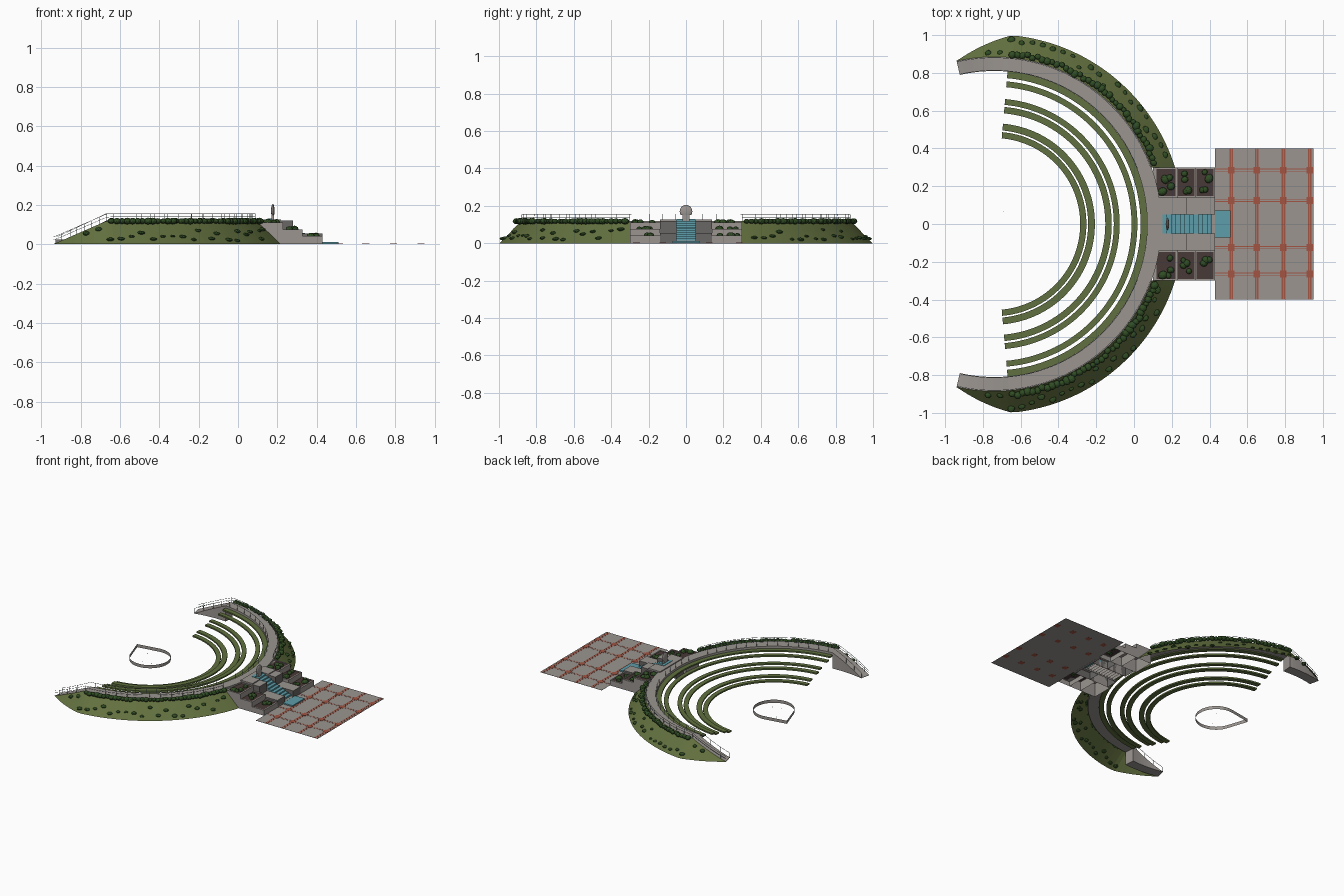
import bpy, bmesh, math, random
from mathutils import Matrix, Vector

if "Cube" in bpy.data.objects:
    bpy.data.objects.remove(bpy.data.objects["Cube"])
random.seed(4)

def material(name, rgb):
    m = bpy.data.materials.new(name)
    m.diffuse_color = (*rgb, 1)
    m.use_nodes = True
    m.node_tree.nodes["Principled BSDF"].inputs["Base Color"].default_value = m.diffuse_color
    return m

STONE = material("light_stone", (.325, .30, .28))
DARK = material("dark_stone", (.14, .135, .13))
GRASS = material("grass", (.125, .165, .05))
SEAT = material("seat_green", (.115, .16, .05))
BUSH = material("bush_green", (.03, .075, .018))
WATER = material("water", (.11, .34, .40))
BRICK = material("red_brick", (.36, .09, .055))
SOIL = material("soil", (.065, .042, .038))
RAIL = material("rail_grey", (.30, .34, .34))

CX, TOP = -.74, .12            # centre of the arcs, walkway height
A0, A1 = 85, 103               # ramp start and end angle

def finish(name, bm, *mats, up=False):
    bmesh.ops.recalc_face_normals(bm, faces=bm.faces[:])
    bm.normal_update()
    if up and sum(f.normal.z * f.calc_area() for f in bm.faces) < 0:
        bmesh.ops.reverse_faces(bm, faces=bm.faces[:])
    me = bpy.data.meshes.new(name)
    bm.to_mesh(me)
    bm.free()
    for m in mats:
        me.materials.append(m)
    ob = bpy.data.objects.new(name, me)
    bpy.context.collection.objects.link(ob)
    return ob

def boxes(name, items, *mats, hollow=False):
    """items: (x0,x1,y0,y1,z0,z1); a second material goes on upright faces; hollow removes the undersides"""
    bm = bmesh.new()
    for x0, x1, y0, y1, z0, z1 in items:
        bmesh.ops.create_cube(bm, size=1, matrix=Matrix.Translation(((x0+x1)/2, (y0+y1)/2, (z0+z1)/2))
                              @ Matrix.Diagonal((x1-x0, y1-y0, z1-z0, 1)))
    bm.normal_update()
    if len(mats) > 1:
        for f in bm.faces:
            f.material_index = int(abs(f.normal.z) < .5)
    if hollow:
        bmesh.ops.delete(bm, geom=[f for f in bm.faces if f.normal.z < -.5], context='FACES_ONLY')
    return finish(name, bm, *mats, up=hollow)

def polar(r, a, z):
    a = math.radians(a)
    return Vector((CX + r*math.cos(a), r*math.sin(a), z))

def sweep(name, section, a0, a1, n, mat, closed=True, up=False):
    """section(angle) returns (r, z) or (r, z, own angle) points"""
    bm = bmesh.new()
    rows = []
    for i in range(n + 1):
        a = a0 + (a1 - a0)*i/n
        rows.append([bm.verts.new(polar(p[0], p[2] if len(p) > 2 else a, p[1])) for p in section(a)])
    k = len(rows[0])
    for r, s in zip(rows, rows[1:]):
        for j in range(k if closed else k - 1):
            bm.faces.new((r[j], r[(j+1) % k], s[(j+1) % k], s[j]))
    if closed:
        bm.faces.new(rows[0])
        bm.faces.new(rows[-1])
    return finish(name, bm, mat, up=up)

def height(a):
    return TOP*min(1, max(.015, (A1 - abs(a))/(A1 - A0)))

# upper walkway slab and solid end ramps
sweep("walkway", lambda a: [(.81, TOP), (.885, TOP), (.885, TOP-.02), (.81, TOP-.02)], -A0, A0, 80, STONE)
for s in (1, -1):
    sweep("ramp", lambda a: [(.81, 0), (.81, height(a)), (.885, height(a)), (.885, 0)], s*A0, s*A1, 10, STONE)

# grass bank, cut square beside the stairs and tapering along the ramp
def bank(a):
    h = height(a)
    pts = []
    for t in (0, .5, 1):
        r = .885 + .118*t*h/TOP
        lim = math.degrees(math.asin(.3/r))
        f = (abs(a) - 19)/(A1 - 19)
        pts.append((r, h*(1-t), math.copysign(lim + (A1 - lim)*f, a)))
    return pts
for s in (1, -1):
    sweep("grass_bank", bank, s*19, s*A1, 44, GRASS, closed=False, up=True)

# six curved seat strips
for r0, r1, z in ((.455, .488, .02), (.497, .533, .036), (.588, .622, .054),
                  (.633, .664, .07), (.727, .758, .088), (.775, .81, .104)):
    sweep("seat_strip", lambda a: [(r0, z-.011), (r0, z), (r1, z), (r1, z-.011)], -A0, A0, 72, SEAT)

# railings: thin bars and posts
def railing(name, r, a0, a1, bars, span=.036):
    n = max(6, int(abs(a1 - a0)/2.5))
    for dz in bars:
        sweep(name, lambda a: [(r-.001, height(a)+dz-.001), (r-.001, height(a)+dz+.001),
                               (r+.001, height(a)+dz+.001), (r+.001, height(a)+dz-.001)], a0, a1, n, RAIL)
    items = []
    for i in range(0, n + 1, 2):
        a = a0 + (a1 - a0)*i/n
        p = polar(r, a, height(a))
        items.append((p.x-.001, p.x+.001, p.y-.001, p.y+.001, p.z-.002, p.z+span))
    boxes(name + "_posts", items, RAIL)
for s in (1, -1):
    railing("outer_railing", .88, s*20, s*A1, (.02, .036))
    railing("inner_railing", .814, s*21, s*A1, (.036,))
railing("middle", .814, -14, 14, ())

# bushes: squashed low spheres
def bushes(name, spots):
    bm = bmesh.new()
    for p, r, flat in spots:
        bmesh.ops.create_icosphere(bm, subdivisions=2, radius=1, matrix=Matrix.Translation(p)
            @ Matrix.Rotation(random.uniform(0, 3), 4, 'Z')
            @ Matrix.Diagonal((r*random.uniform(.85, 1.2), r, r*flat, 1)))
    return finish(name, bm, BUSH)

def on_bank(r, a):
    return polar(r, a, TOP*(1 - (r - .885)/.118))
for s in (1, -1):
    hedge = [(polar(random.uniform(.9, .917), s*(21 + 1.7*i), .118), random.uniform(.015, .022), .8) for i in range(38)]
    bushes("hedge", hedge)
    bushes("bank_bushes", [(on_bank(random.uniform(.928, .985), s*(22 + 3.3*i)), random.uniform(.013, .02), .5)
                           for i in range(20)])
    bushes("ramp_bushes", [(polar(.905, s*a, height(a)*.75), .017, .7) for a in (88, 92)])

# terraced planters on both sides of the stairs
steps = ((.10, .23, .105), (.23, .328, .07), (.328, .43, .035))
for s in (1, -1):
    walls, curbs, soil, plants = [], [], [], []
    for x0, x1, z in steps:
        ya, yb = sorted((s*.14, s*.30))
        walls.append((x0, x1, ya, yb, 0, z))
        xs = max(x0, .115)
        curbs += [(x1-.009, x1, ya, yb, z, z+.006), (x0, x1, ya, ya+.008, z, z+.006), (x0, x1, yb-.008, yb, z, z+.006)]
        soil.append((xs+.003, x1-.009, ya+.008, yb-.008, z, z+.003))
        for i in range(4):
            plants.append((Vector((random.uniform(xs+.025, x1-.03), s*random.uniform(.17, .275), z+.007)),
                           random.uniform(.015, .022), .8))
    boxes("planter_walls", walls, STONE, hollow=True)
    boxes("planter_curbs", curbs, STONE)
    boxes("planter_soil", soil, SOIL)
    bushes("planter_bushes", plants)
    # stepped side blocks beside the cascade
    y0, y1 = sorted((s*.05, s*.14))
    boxes("stair_blocks", [(.12, .28, y0, y1, 0, .12), (.28, .43, y0, y1, 0, .055)], STONE, DARK, hollow=True)
    boxes("upper_landing", [(.12, .22, y0, y1, .12, .127)], STONE)

# water cascade on a stepped stone base, and pool
N = 11
W = .262/N
tread = [(.15 + W*i, .15 + W*(i+1), .13 - .115*i/N) for i in range(N)]
boxes("cascade_base", [(a, b, -.05, .05, 0, z - .012) for a, b, z in tread], STONE, hollow=True)
boxes("water_cascade", [(a, b, -.05, .05, z - .014, z) for a, b, z in tread], WATER)
boxes("cascade_head", [(.12, .15, -.05, .05, .1, .127)], STONE)
boxes("pool", [(.43, .51, -.072, .072, .001, .011)], WATER)
boxes("pool_edge", [(.412, .43, -.14, .14, 0, .012)], STONE)

# shell ornament above the cascade
bm = bmesh.new()
bmesh.ops.create_uvsphere(bm, u_segments=16, v_segments=10, radius=1,
                          matrix=Matrix.Translation((.177, 0, .170)) @ Matrix.Diagonal((.009, .034, .035, 1)))
for v in bm.verts:
    v.co.z = max(v.co.z, .150)
finish("shell_ornament", bm, STONE)
boxes("ornament_stem", [(.17, .184, -.02, .02, .12, .152)], STONE)

# paved plaza with brick bands and square insets
boxes("plaza", [(.43, .95, -.4, .4, .0006, .0016)], STONE)
xs, ys = (.515, .65, .79, .93), (-.265, -.125, .125, .285)
bands = [(x+d-.004, x+d+.004, -.4, .4, .001, .0024) for x in xs for d in (-.006, .006)]
bands += [(.43, .95, y+d-.0018, y+d+.0018, .001, .0022) for y in ys for d in (-.006, .006)]
boxes("brick_bands", bands, BRICK)
boxes("brick_insets", [(x-.018, x+.018, y-.018, y+.018, 0, .003) for x in xs for y in ys], BRICK)

# teardrop stage wall with small water jets
R, D, PA = .143, .22, 149
half = math.degrees(math.acos(R/D))
path = [polar(R, PA + half + (360 - 2*half)*i/40, 0) for i in range(41)] + [polar(D, PA, 0)]
bm = bmesh.new()
ring = [(bm.verts.new(p), bm.verts.new(p + Vector((0, 0, .024)))) for p in path]
for i in range(len(ring)):
    a, b = ring[i], ring[(i+1) % len(ring)]
    bm.faces.new((a[0], b[0], b[1], a[1]))
finish("stage_wall", bm, STONE)
boxes("water_jets", [(x-.001, x+.001, y-.001, y+.001, 0, .004) for x, y in
                     ((-.81, .065), (-.69, .065), (-.76, -.068), (-.69, -.05))], WATER)
